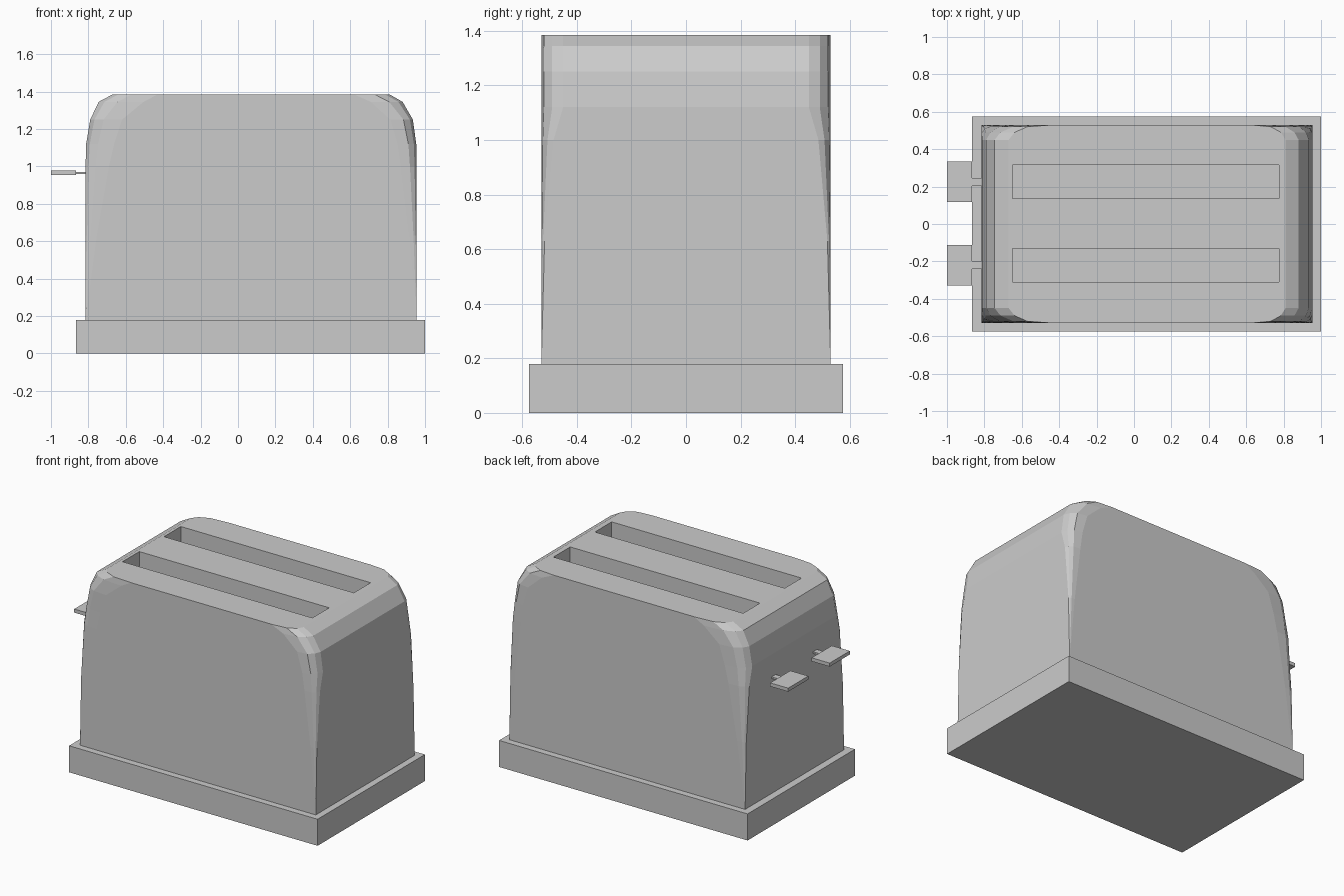
import bpy, bmesh

if "Cube" in bpy.data.objects:
    bpy.data.objects.remove(bpy.data.objects["Cube"])


def new_object(name, bm):
    bmesh.ops.recalc_face_normals(bm, faces=bm.faces)
    me = bpy.data.meshes.new(name)
    bm.to_mesh(me)
    bm.free()
    ob = bpy.data.objects.new(name, me)
    bpy.context.collection.objects.link(ob)
    return ob


def add_box(bm, x0, x1, y0, y1, z0, z1):
    vs = bmesh.ops.create_cube(bm, size=1)["verts"]
    for v in vs:
        v.co.x = x1 if v.co.x > 0 else x0
        v.co.y = y1 if v.co.y > 0 else y0
        v.co.z = z1 if v.co.z > 0 else z0


def box(name, *dims):
    bm = bmesh.new()
    add_box(bm, *dims)
    return new_object(name, bm)


# base plinth
box("base", -0.865, 1.0, -0.575, 0.575, 0, 0.18)

# body: lofted rings whose corner rounding grows towards the top
# (z, left x, right x, left corner dx, right corner dx, corner dy)
HALF_Y = 0.53
rings = [
    (0.18, -0.815, 0.955, 0, 0, 0),
    (0.63, -0.815, 0.955, 0.06, 0.04, 0.012),
    (1.00, -0.815, 0.955, 0.125, 0.085, 0.045),
    (1.12, -0.812, 0.953, 0.15, 0.10, 0.08),
    (1.25, -0.79, 0.935, 0.17, 0.12, 0.08),
    (1.345, -0.745, 0.88, 0.24, 0.17, 0.08),
    (1.385, -0.67, 0.81, 0.24, 0.19, 0.08),
]
corner = [(0, 1), (0.13, 0.5), (0.42, 0.12), (1, 0)]


def ring_points(z, xl, xr, dl, dr, dy):
    right = [(xr - a * dr, HALF_Y - b * dy, z) for a, b in corner]
    left = [(xl + a * dl, HALF_Y - b * dy, z) for a, b in reversed(corner)]
    back = right + left
    return back + [(x, -y, z) for x, y, z in reversed(back)]


bm = bmesh.new()
loops = [[bm.verts.new(p) for p in ring_points(*r)] for r in rings]
for lo, hi in zip(loops, loops[1:]):
    for i in range(len(lo)):
        j = (i + 1) % len(lo)
        bm.faces.new((lo[i], lo[j], hi[j], hi[i]))
bm.faces.new(loops[-1])
bm.faces.new(list(reversed(loops[0])))
bmesh.ops.remove_doubles(bm, verts=bm.verts, dist=0.0005)
body = new_object("body", bm)

# bread slots
bm = bmesh.new()
for y in (0.225, -0.22):
    add_box(bm, -0.65, 0.775, y - 0.09, y + 0.09, 0.4, 1.6)
slots = new_object("slot_cutter", bm)
slots.hide_render = True
slots.hide_viewport = False
slots.display_type = 'WIRE'
mod = body.modifiers.new("slots", 'BOOLEAN')
mod.operation = 'DIFFERENCE'
mod.solver = 'EXACT'
mod.object = slots

# push levers: stem and plate
for n, y in (("back", 0.225), ("front", -0.22)):
    bm = bmesh.new()
    add_box(bm, -1.0, -0.865, y - 0.108, y + 0.108, 0.953, 0.977)
    add_box(bm, -0.87, -0.79, y - 0.021, y + 0.021, 0.960, 0.971)
    new_object("lever_" + n, bm)
